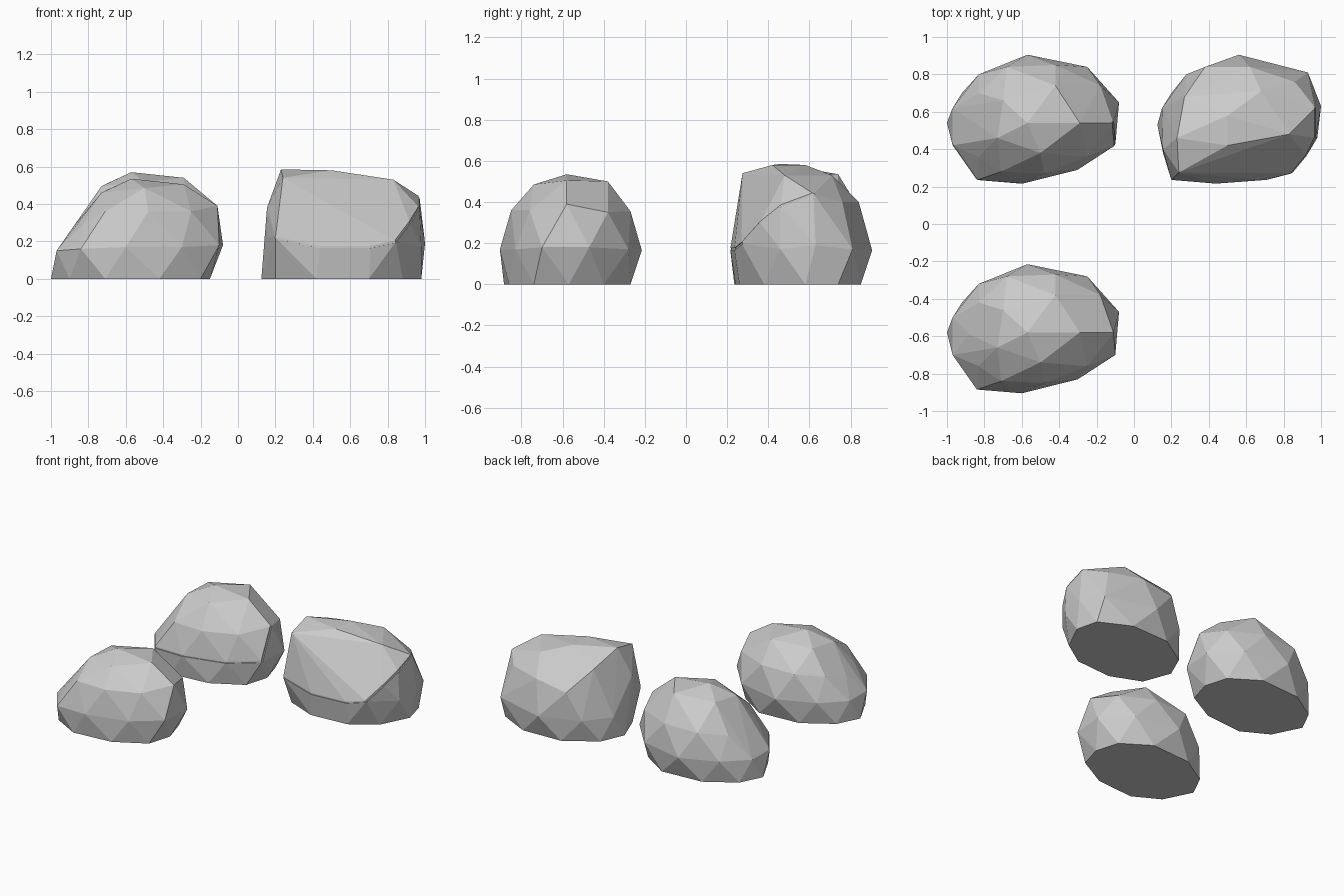
import bpy, bmesh
from mathutils import Vector

if "Cube" in bpy.data.objects:
    bpy.data.objects.remove(bpy.data.objects["Cube"])

# Corner points of the low boulder: crown, shoulder, belly and base rings
LOW = [
    (-.57, -.58, .535),
    (-.29, -.58, .505), (-.42, -.38, .50), (-.70, -.46, .475), (-.73, -.66, .46), (-.50, -.74, .485),
    (-.11, -.58, .39), (-.18, -.38, .35), (-.42, -.27, .355), (-.68, -.28, .35), (-.83, -.42, .32),
    (-.88, -.59, .28), (-.83, -.76, .29), (-.71, -.84, .36), (-.48, -.85, .36), (-.25, -.76, .36),
    (-.08, -.47, .18), (-.10, -.70, .18), (-.30, -.83, .17), (-.60, -.905, .17), (-.84, -.885, .16),
    (-.97, -.70, .15), (-.97, -.50, .15), (-.83, -.32, .165), (-.57, -.215, .165), (-.25, -.28, .17),
    (-.15, -.57, 0), (-.20, -.74, 0), (-.42, -.86, 0), (-.71, -.885, 0), (-.90, -.78, 0),
    (-1.0, -.58, 0), (-.92, -.42, 0), (-.71, -.29, 0), (-.40, -.27, 0), (-.20, -.40, 0)]

# Corner points of the blocky boulder with its large sheared faces
BLOCK = [
    (.23, .46, .585), (.24, .275, .54), (.50, .42, .58), (.50, .58, .58), (.83, .48, .53),
    (.68, .71, .53), (.97, .62, .44), (.27, .68, .50), (.38, .84, .36), (.62, .84, .40),
    (.86, .76, .40), (.93, .81, .17), (.56, .905, .165), (.28, .80, .165), (.15, .62, .16),
    (.155, .40, .38), (.155, .38, .22), (.20, .235, .22), (.44, .215, .17), (.71, .235, .17),
    (.845, .27, .20), (.92, .36, .30), (.97, .46, .38), (1.0, .63, .19), (.98, .46, .17),
    (.125, .53, 0), (.20, .33, 0), (.42, .24, 0), (.70, .26, 0), (.88, .38, 0),
    (.98, .58, 0), (.94, .74, 0), (.72, .85, 0), (.42, .84, 0), (.20, .70, 0)]


def add_mesh(name, bm):
    mesh = bpy.data.meshes.new(name)
    bm.to_mesh(mesh)
    bm.free()
    obj = bpy.data.objects.new(name, mesh)
    bpy.context.collection.objects.link(obj)
    return obj


def boulder(name, points):
    """Faceted stone: the hull of its corner points."""
    bm = bmesh.new()
    for p in points:
        bm.verts.new(p)
    hull = bmesh.ops.convex_hull(bm, input=bm.verts)
    loose = {v for v in hull["geom_interior"] + hull["geom_unused"]
             if isinstance(v, bmesh.types.BMVert)}
    bmesh.ops.delete(bm, geom=list(loose), context='VERTS')
    bmesh.ops.dissolve_limit(bm, angle_limit=.02, verts=bm.verts, edges=bm.edges)
    bmesh.ops.recalc_face_normals(bm, faces=bm.faces)
    return add_mesh(name, bm)


def cracks(rock, path, width=.012):
    """Cut a narrow crack along each leg of a path over the surface."""
    for i, (a, b) in enumerate(zip(path, path[1:])):
        a, b = Vector(a), Vector(b)
        bm = bmesh.new()
        bmesh.ops.create_cube(bm, size=1)
        for v in bm.verts:
            v.co.x *= width
            v.co.y *= width
            v.co.z *= (b - a).length + width
        cutter = add_mesh(f"{rock.name}_crack_cutter_{i}", bm)
        cutter.location = (a + b) / 2
        cutter.rotation_mode = 'QUATERNION'
        cutter.rotation_quaternion = (b - a).to_track_quat('Z', 'Y')
        cutter.hide_render = True
        cutter.hide_viewport = True
        mod = rock.modifiers.new("crack", 'BOOLEAN')
        mod.operation = 'DIFFERENCE'
        mod.solver = 'EXACT'
        mod.object = cutter


# Front boulder
boulder("front_boulder", LOW)

# Back boulder: same stone with its crown lifted and a crack round the belly
back = boulder("back_boulder", [(x, y + 1.12, z + (.035 if z > .42 else 0)) for x, y, z in LOW])
cracks(back, [(-.97, .42, .15), (-.84, .235, .16), (-.60, .215, .17), (-.30, .29, .17),
              (-.10, .42, .18), (-.11, .54, .39)])

# Right boulder: crack along the front face and up the corner
right = boulder("right_boulder", BLOCK)
cracks(right, [(.20, .235, .22), (.44, .215, .17), (.71, .235, .17), (.845, .27, .20),
               (.92, .36, .30), (.97, .46, .38), (.97, .62, .44)])
